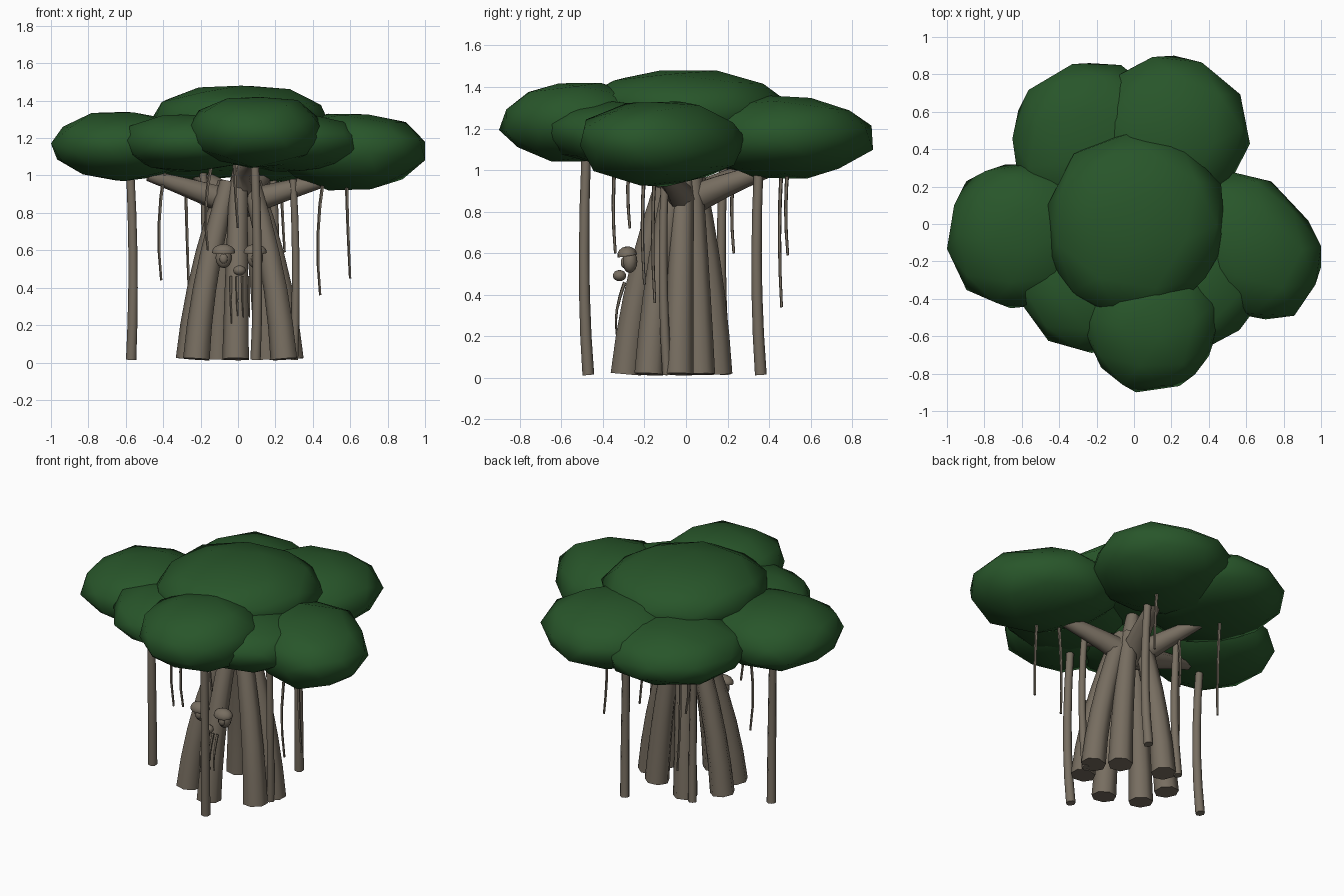
import bpy, bmesh, math, random
from mathutils import Vector, Matrix

if "Cube" in bpy.data.objects:
    bpy.data.objects.remove(bpy.data.objects["Cube"])

random.seed(4)


def material(name, rgb):
    m = bpy.data.materials.new(name)
    m.diffuse_color = (*rgb, 1)
    m.use_nodes = True
    m.node_tree.nodes["Principled BSDF"].inputs["Base Color"].default_value = m.diffuse_color
    return m


BARK = material("bark brown", (0.185, 0.155, 0.118))
LEAF = material("leaf green", (0.021, 0.092, 0.023))


def finish(bm, name, mat, angle=50):
    bmesh.ops.recalc_face_normals(bm, faces=bm.faces)
    me = bpy.data.meshes.new(name)
    bm.to_mesh(me)
    bm.free()
    me.materials.append(mat)
    ob = bpy.data.objects.new(name, me)
    bpy.context.collection.objects.link(ob)
    bpy.ops.object.select_all(action='DESELECT')
    ob.select_set(True)
    bpy.context.view_layer.objects.active = ob
    bpy.ops.object.shade_smooth_by_angle(angle=math.radians(angle))
    return ob


def tube(name, pts, r0, r1, sides=7, steps=5):
    """Tapered tube along a quadratic curve through three points."""
    a, m, b = (Vector(p) for p in pts)
    c = m * 2 - (a + b) / 2
    bm = bmesh.new()
    rings = []
    for i in range(steps + 1):
        t = i / steps
        p = a * (1 - t) ** 2 + c * 2 * t * (1 - t) + b * t * t
        d = ((c - a) * (1 - t) + (b - c) * t).normalized()
        ref = Vector((0, 1, 0)) if abs(d.y) < 0.8 else Vector((1, 0, 0))
        u = d.cross(ref).normalized()
        v = d.cross(u)
        r = r0 + (r1 - r0) * t
        rings.append([bm.verts.new(p + (u * math.cos(k * math.tau / sides)
                                        + v * math.sin(k * math.tau / sides)) * r)
                      for k in range(sides)])
    for p, q in zip(rings, rings[1:]):
        for k in range(sides):
            n = (k + 1) % sides
            bm.faces.new((p[k], p[n], q[n], q[k]))
    bm.faces.new(rings[0])
    bm.faces.new(rings[-1])
    return finish(bm, name, BARK, 55)


def clump(name, x0, x1, y0, y1, z0, z1, turn, shear=0.0):
    """Squashed low-poly ball fitted to the given bounds."""
    bm = bmesh.new()
    bmesh.ops.create_icosphere(bm, subdivisions=2, radius=1)
    bm.transform(Matrix.Rotation(turn, 4, 'Z') @ Matrix.Rotation(0.25, 4, 'X'))
    for v in bm.verts:
        v.co *= random.uniform(0.94, 1.04)
        v.co.x += shear * v.co.y
    for ax, (lo, hi) in enumerate(((x0, x1), (y0, y1), (z0, z1))):
        cs = [v.co[ax] for v in bm.verts]
        a, b = min(cs), max(cs)
        for v in bm.verts:
            v.co[ax] = lo + (v.co[ax] - a) / (b - a) * (hi - lo)
    return finish(bm, name, LEAF, 60)


def ball(name, loc, size, half=False, tilt=0.0):
    bm = bmesh.new()
    bmesh.ops.create_uvsphere(bm, u_segments=12, v_segments=8, radius=1)
    if half:
        bmesh.ops.bisect_plane(bm, geom=bm.verts[:] + bm.edges[:] + bm.faces[:],
                               plane_co=(0, 0, -0.1), plane_no=(0, 0, -1), clear_outer=True)
        bmesh.ops.holes_fill(bm, edges=[e for e in bm.edges if e.is_boundary])
    bm.transform(Matrix.Translation(loc) @ Matrix.Rotation(tilt, 4, 'X') @ Matrix.Diagonal((*size, 1)))
    return finish(bm, name, BARK, 50)


# Canopy clumps
clump("canopy_top", -0.46, 0.49, -0.51, 0.49, 1.10, 1.48, 0.1)
clump("canopy_left", -1.0, -0.18, -0.45, 0.32, 0.97, 1.34, 0.5)
clump("canopy_back_left", -0.65, 0.20, 0.02, 0.86, 0.97, 1.32, 0.9)
clump("canopy_back_right", -0.24, 0.62, 0.05, 0.90, 0.96, 1.36, 0.2)
clump("canopy_right", 0.18, 1.0, -0.51, 0.29, 0.92, 1.33, 1.3, -0.25)
clump("canopy_front_left", -0.63, 0.12, -0.69, 0.06, 1.02, 1.33, 0.7)
clump("canopy_front", -0.27, 0.47, -0.90, -0.18, 1.04, 1.42, 0.4)
clump("canopy_front_right", -0.08, 0.66, -0.68, 0.06, 1.02, 1.33, 1.1)

# Trunk made of leaning roots: direction in degrees, spread
for i, (deg, k) in enumerate(((6, 1), (45, 0.78), (-30, 1), (-94, 1), (216, 1.03), (167, 1), (114, 1))):
    c, s = math.cos(math.radians(deg)), math.sin(math.radians(deg))
    tube(f"trunk_root_{i + 1}",
         [(0.01 + 0.275 * c * k, -0.06 + 0.23 * s * k, 0.018),
          (0.01 + 0.205 * c * k, -0.045 + 0.175 * s * k, 0.48),
          (0.01 + 0.07 * c, -0.02 + 0.07 * s, 0.96)], 0.075, 0.052)

# Limbs reaching into the canopy
for name, mid, end in (("left", (-0.25, -0.04, 0.93), (-0.48, -0.08, 1.0)),
                       ("right", (0.27, -0.06, 0.92), (0.56, -0.13, 1.0)),
                       ("back", (0.10, 0.22, 0.94), (0.17, 0.46, 1.02)),
                       ("back_left", (-0.12, 0.18, 0.94), (-0.25, 0.38, 1.03)),
                       ("front", (0.03, -0.15, 1.0), (0.08, -0.36, 1.08)),
                       ("centre", (0.02, 0.0, 1.0), (0.03, 0.03, 1.15))):
    tube(f"limb_{name}", [(0.01, -0.01, 0.84), mid, end], 0.08, 0.03)

# Prop roots standing on the ground
for name, x, y, top, r in (("left", -0.57, -0.08, 1.02, 0.029), ("front", 0.095, -0.48, 1.08, 0.029),
                           ("back", 0.19, 0.35, 1.02, 0.029), ("right", 0.30, -0.10, 0.98, 0.024),
                           ("rear", -0.18, 0.18, 1.02, 0.026)):
    tube(f"prop_root_{name}", [(x, y + 0.01, 0.015), (x + 0.01, y - 0.01, 0.5), (x - 0.005, y, top)], r, r * 0.8)

# Thin hanging roots
for i, (x, y, low, top) in enumerate(((0.60, -0.20, 0.45, 1.0), (0.44, -0.15, 0.36, 1.0),
                                      (-0.26, 0.46, 0.34, 1.02), (-0.41, -0.08, 0.44, 1.03),
                                      (0.25, 0.49, 0.59, 1.02), (-0.16, -0.34, 0.60, 1.06),
                                      (0.0, -0.27, 0.72, 1.08), (-0.16, 0.23, 0.60, 1.02))):
    tube(f"hanging_root_{i + 1}", [(x, y, low), (x - 0.012, y - 0.01, (low + top) / 2),
                                   (x - 0.02 * (-1) ** i, y, top)], 0.007, 0.010, 5, 4)

# Face: eyes with heavy lids, nose and beard strands
for side, x in (("left", -0.077), ("right", 0.092)):
    ball(f"eye_{side}", (x, -0.27, 0.56), (0.043, 0.036, 0.055))
    ball(f"pupil_{side}", (x, -0.30, 0.555), (0.022, 0.014, 0.026))
    ball(f"eyelid_{side}", (x, -0.283, 0.59), (0.062, 0.048, 0.043), True, 0.15)
ball("nose", (0.008, -0.32, 0.492), (0.034, 0.032, 0.027))
for i, (x, low) in enumerate(((-0.035, 0.21), (0.0, 0.25), (0.03, 0.24), (0.062, 0.24))):
    tube(f"beard_strand_{i + 1}", [(x, -0.335, low), (x - 0.004, -0.332, 0.33), (x - 0.004, -0.295, 0.46)],
         0.004, 0.009, 5, 4)
